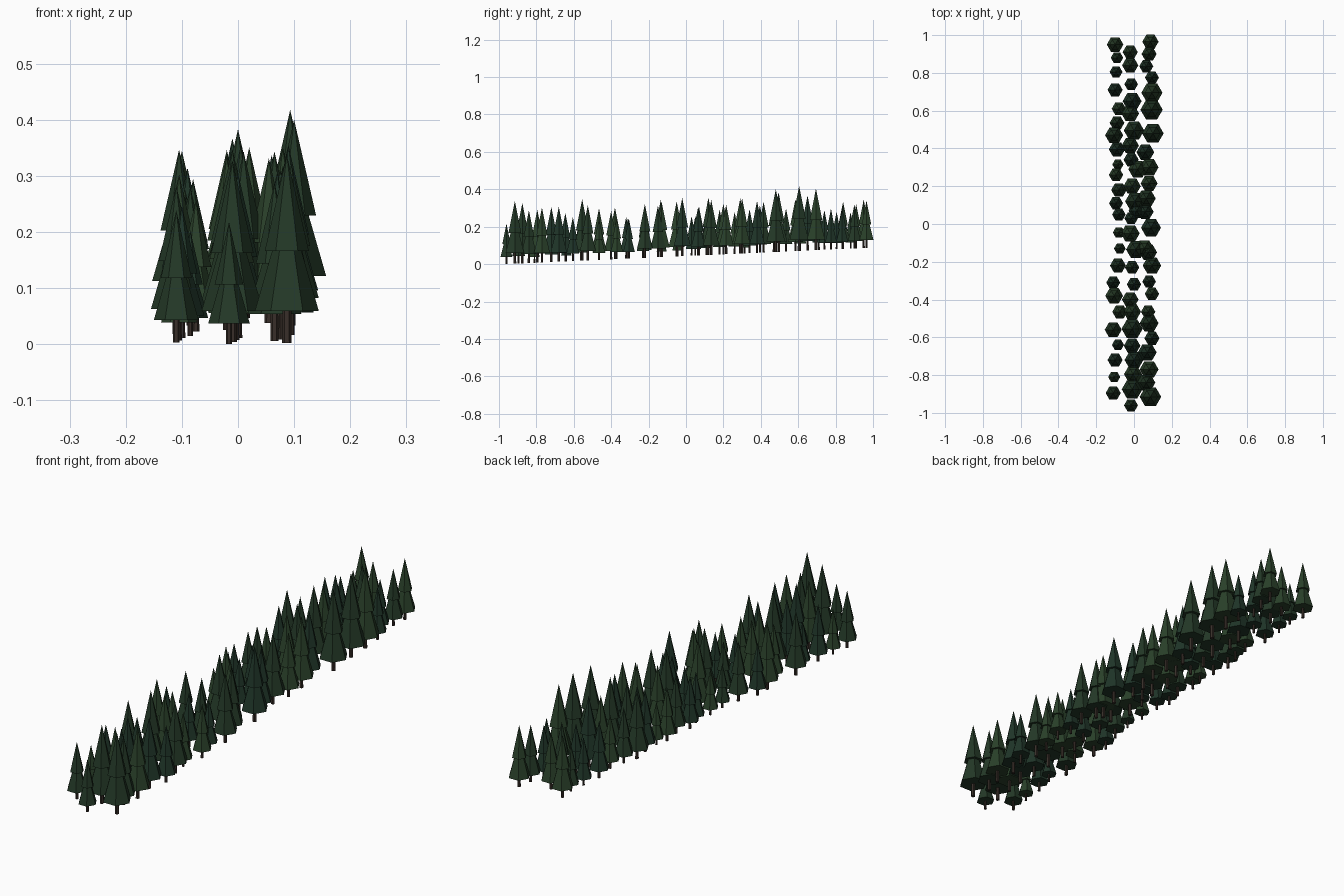
import bpy, bmesh, math
from mathutils import Matrix

if "Cube" in bpy.data.objects:
    bpy.data.objects.remove(bpy.data.objects["Cube"])


def material(name, rgb):
    m = bpy.data.materials.new(name)
    m.diffuse_color = (*rgb, 1)
    m.use_nodes = True
    m.node_tree.nodes["Principled BSDF"].inputs["Base Color"].default_value = m.diffuse_color
    return m


BARK = material("bark", (0.040, 0.028, 0.022))
GREENS = [material("pine_green", (0.023, 0.052, 0.023)),
          material("blue_green", (0.014, 0.036, 0.022)),
          material("deep_green", (0.017, 0.040, 0.020))]


def cone(bm, r1, r2, z1, z2, slot, sides=6):
    """Closed flat-sided cone or frustum, corners on the x axis."""
    spin = Matrix.Rotation(math.radians(90), 4, 'Z')
    res = bmesh.ops.create_cone(bm, cap_ends=True, segments=sides, radius1=r1,
                                radius2=r2, depth=z2 - z1,
                                matrix=Matrix.Translation((0, 0, (z1 + z2) / 2)) @ spin)
    for f in {f for v in res["verts"] for f in v.link_faces}:
        f.material_index = slot


def tree_mesh(green):
    """Unit-height pine: trunk and two branch tiers."""
    bm = bmesh.new()
    cone(bm, 0.026, 0.022, 0, 0.3, 0)
    cone(bm, 0.17, 0, 0.17, 0.76, 1)
    cone(bm, 0.117, 0, 0.49, 1.0, 1)
    me = bpy.data.meshes.new("pine")
    bm.to_mesh(me)
    bm.free()
    me.materials.append(BARK)
    me.materials.append(green)
    return me


PINES = [tree_mesh(g) for g in GREENS]


def plant_row(name, trees):
    """Each tree: x, y, crown radius in hundredths; the ground climbs to the back."""
    for i, (x, y, r) in enumerate(trees):
        ob = bpy.data.objects.new(f"{name}_{i + 1}", PINES[(i * 2 + i // 3) % 3])
        h = r / 100 / 0.17
        ob.location = (x / 100, y / 100, 0.045 * (y / 100 + 0.97))
        ob.scale = (h, h, h)
        bpy.context.collection.objects.link(ob)


plant_row("left_pine", [
    (-10, 95, 4.4), (-9, 88, 3.3), (-9.5, 80.5, 3.4), (-10, 71, 4), (-8, 61, 3.8),
    (-9, 53.5, 3.9), (-10.5, 47, 4.8), (-9, 39.5, 4.3), (-8.5, 31.5, 3), (-9.5, 26, 3.8),
    (-8, 18, 4.1), (-9.5, 11, 3.7), (-8, 5, 3.6), (-8, -4.5, 3.2), (-7.5, -13, 3.1),
    (-8.5, -22, 4.2), (-11, -31, 3.7), (-10.5, -38, 4.7), (-7.5, -46.5, 4),
    (-11, -56, 4.5), (-8.5, -64, 3.2), (-10, -72, 4), (-10.5, -81, 3.2), (-11, -89.5, 4)])

plant_row("middle_pine", [
    (-2, 91, 4), (-2, 84, 4.3), (-1.5, 74, 3.6), (-1, 65, 5), (-2, 58.5, 4.7),
    (0, 49.5, 5.4), (-2, 41.5, 4.6), (-1.5, 34, 4), (2, 29, 5), (-1, 20, 4.6),
    (0.5, 12, 5.2), (1.5, 7, 4.4), (-1.5, 3, 3.6), (-2, -5, 5), (1, -13.5, 5.2),
    (-1, -23, 3.8), (0, -32, 3.8), (-2, -40, 4.4), (-1, -46.5, 4.7), (-1, -55.5, 5.6),
    (-1, -64.5, 4.4), (0, -72, 5), (-0.5, -79.5, 4.8), (-1, -87.5, 5.5), (-1.6, -96, 3.7)])

plant_row("right_pine", [
    (8.7, 96.5, 4.3), (8, 90, 4), (6.5, 83.5, 3.7), (9.5, 77.5, 3.7), (9.5, 69.5, 5.6),
    (9.3, 60.5, 5.9), (10, 48, 5.7), (6, 38, 4.7), (8, 30, 5), (8, 21.5, 4.5),
    (6.5, 13.5, 5), (6, 6.5, 4.4), (9, -2, 5.3), (5.5, -13, 5), (7.5, -15, 4.7),
    (9.5, -22, 4.9), (8, -30.5, 3.6), (9.5, -37, 3.8), (7.5, -46.5, 3.8),
    (8, -52.5, 5), (9.5, -60.5, 4), (7, -68, 5), (8, -77, 5), (6.5, -84, 4.8),
    (8.7, -91.5, 5.7)])
